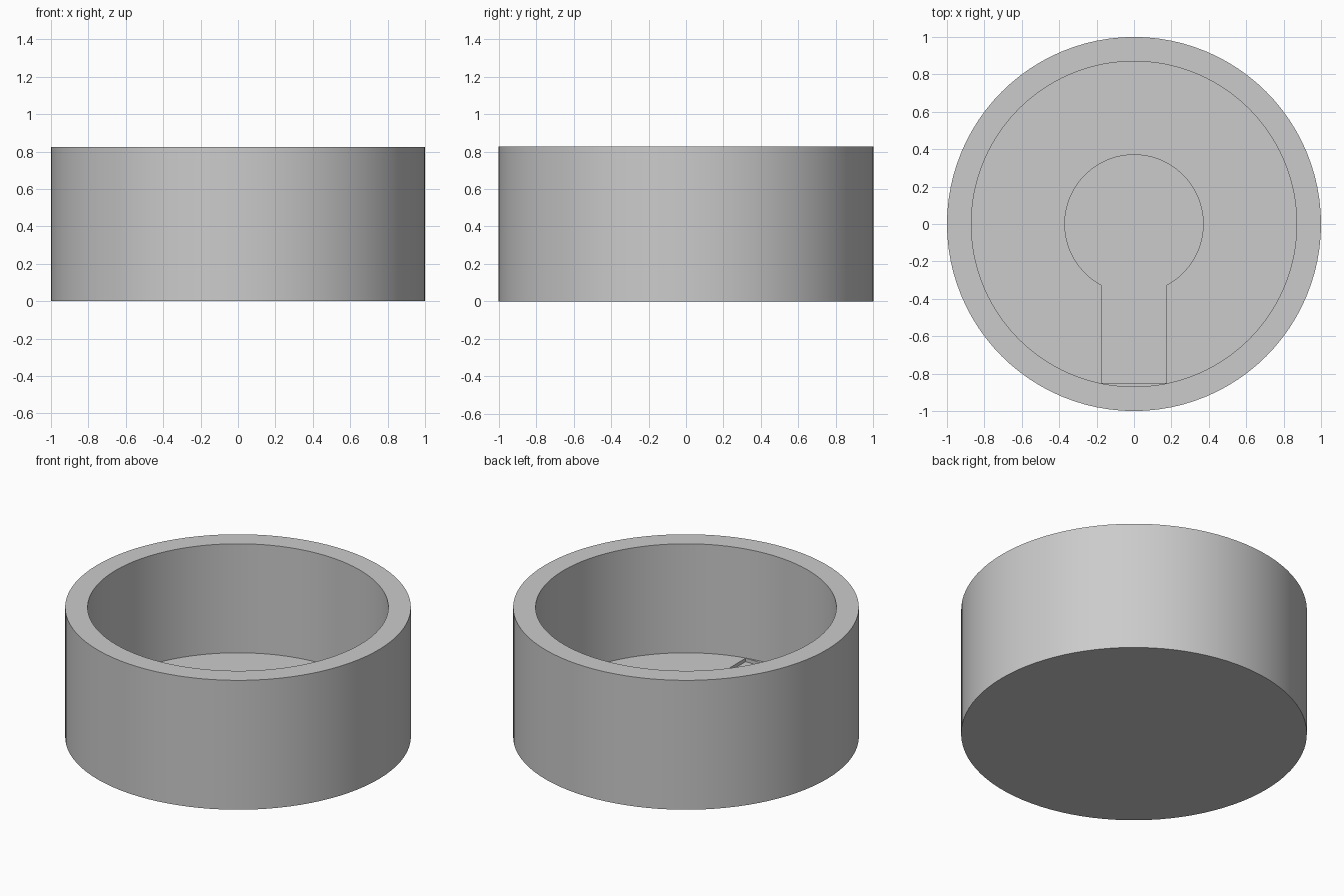
import bpy, bmesh, math

if "Cube" in bpy.data.objects:
    bpy.data.objects.remove(bpy.data.objects["Cube"], do_unlink=True)

SEGMENTS = 96
HEIGHT, FLOOR, RECESS = 0.826, 0.13, 0.022
OUTER, INNER = 1.0, 0.87
HOLE, SLOT, SLOT_END = 0.37, 0.174, -0.85

grey = bpy.data.materials.new("plain grey")
grey.use_nodes = True
grey.diffuse_color = (0.6, 0.6, 0.6, 1)
grey.node_tree.nodes["Principled BSDF"].inputs["Base Color"].default_value = grey.diffuse_color


def arc(radius, start, end, count):
    """Points from start to end angle, both included."""
    angles = [start + (end - start) * i / count for i in range(count + 1)]
    return [(radius * math.cos(a), radius * math.sin(a)) for a in angles]


def prism(name, outline, bottom, top):
    """Extrude a flat outline upward into a solid."""
    bm = bmesh.new()
    face = bm.faces.new([bm.verts.new((x, y, bottom)) for x, y in outline])
    result = bmesh.ops.extrude_face_region(bm, geom=[face])
    raised = [v for v in result["geom"] if isinstance(v, bmesh.types.BMVert)]
    bmesh.ops.translate(bm, verts=raised, vec=(0, 0, top - bottom))
    bmesh.ops.recalc_face_normals(bm, faces=bm.faces)
    mesh = bpy.data.meshes.new(name)
    bm.to_mesh(mesh)
    bm.free()
    mesh.materials.append(grey)
    obj = bpy.data.objects.new(name, mesh)
    bpy.context.collection.objects.link(obj)
    return obj


def circle(radius):
    return arc(radius, 0, math.tau, SEGMENTS)[:-1]


# Round cup body
cup = prism("round_cup", circle(OUTER), 0, HEIGHT)

# Hollow interior and shallow keyhole recess in its floor
hollow = prism("hollow_cutter", circle(INNER), FLOOR, HEIGHT + 0.2)
corner = math.asin(SLOT / HOLE)
keyhole = arc(HOLE, corner - math.pi / 2, 1.5 * math.pi - corner, 80)
keyhole += [(-SLOT, SLOT_END), (SLOT, SLOT_END)]
recess = prism("keyhole_cutter", keyhole, FLOOR - RECESS, FLOOR + 0.1)

bpy.context.view_layer.objects.active = cup
cup.select_set(True)
for cutter in (hollow, recess):
    cut = cup.modifiers.new(cutter.name, "BOOLEAN")
    cut.operation = "DIFFERENCE"
    cut.solver = "EXACT"
    cut.object = cutter
    bpy.ops.object.modifier_apply(modifier=cut.name)
    bpy.data.objects.remove(cutter, do_unlink=True)

bpy.ops.object.shade_smooth_by_angle(angle=math.radians(30))
